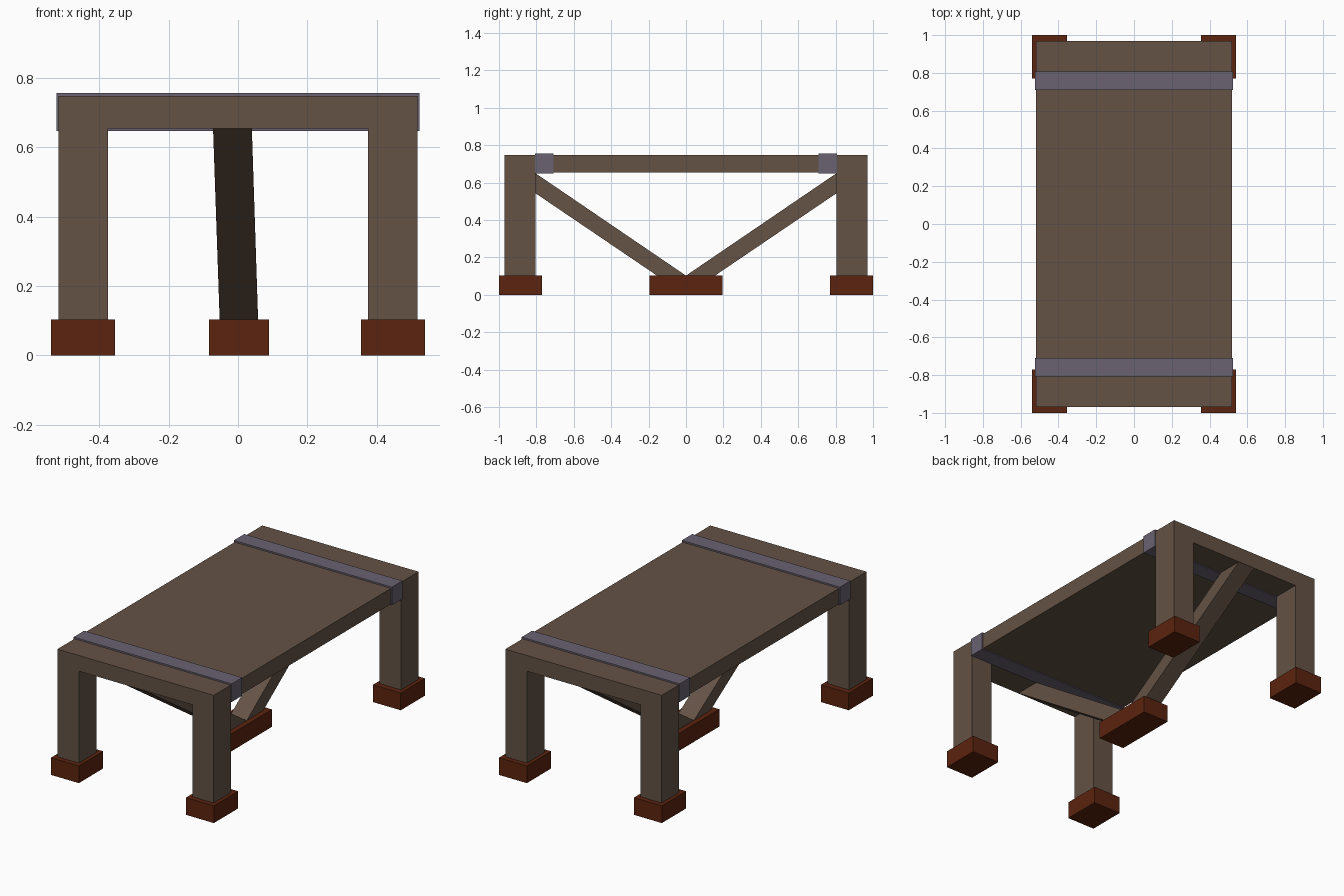
import bpy
import bmesh
from mathutils import Vector

cube = bpy.data.objects.get("Cube")
if cube:
    bpy.data.objects.remove(cube, do_unlink=True)


def material(name, rgb):
    mat = bpy.data.materials.new(name)
    mat.use_nodes = True
    mat.diffuse_color = (*rgb, 1)
    mat.node_tree.nodes["Principled BSDF"].inputs["Base Color"].default_value = (*rgb, 1)
    return mat


wood = material("brown wood", (0.127, 0.084, 0.06))
rust = material("rust red", (0.105, 0.017, 0.0045))
steel = material("grey steel", (0.138, 0.122, 0.162))


def add_object(name, bm, mat):
    bmesh.ops.recalc_face_normals(bm, faces=bm.faces)
    mesh = bpy.data.meshes.new(name)
    bm.to_mesh(mesh)
    bm.free()
    mesh.materials.append(mat)
    obj = bpy.data.objects.new(name, mesh)
    bpy.context.collection.objects.link(obj)
    return obj


def prism(name, bottom, top, z0, z1, mat):
    """Solid between two rectangles (x0, x1, y0, y1) at heights z0 and z1."""
    bm = bmesh.new()
    rings = []
    for (x0, x1, y0, y1), z in ((bottom, z0), (top, z1)):
        corners = ((x0, y0), (x1, y0), (x1, y1), (x0, y1))
        rings.append([bm.verts.new((x, y, z)) for x, y in corners])
    low, high = rings
    bm.faces.new(low[::-1])
    bm.faces.new(high)
    for i in range(4):
        j = (i + 1) % 4
        bm.faces.new((low[i], low[j], high[j], high[i]))
    return add_object(name, bm, mat)


FOOT_TOP = 0.103
HALF_X, HALF_Y = 0.518, 0.97      # outer edges of the deck
LEG_X, LEG_Y = 0.376, 0.805       # inner edges of the legs
DECK_LOW, DECK_TOP = 0.654, 0.748

# Deck and legs: one slab whose four corners are extruded downwards
bm = bmesh.new()
bmesh.ops.create_cube(bm, size=1)
for v in bm.verts:
    v.co = Vector((v.co.x * 2 * HALF_X, v.co.y * 2 * HALF_Y,
                   DECK_TOP if v.co.z > 0 else DECK_LOW))
for axis, cut in ((Vector((1, 0, 0)), LEG_X), (Vector((0, 1, 0)), LEG_Y)):
    for side in (-1, 1):
        bmesh.ops.bisect_plane(bm, geom=bm.verts[:] + bm.edges[:] + bm.faces[:],
                               plane_co=axis * cut * side, plane_no=axis)
bm.normal_update()
for face in bm.faces[:]:
    c = face.calc_center_median()
    if face.normal.z < -0.9 and abs(c.x) > LEG_X and abs(c.y) > LEG_Y:
        new = bmesh.ops.extrude_face_region(bm, geom=[face])["geom"]
        for v in new:
            if isinstance(v, bmesh.types.BMVert):
                v.co.z = FOOT_TOP
        bm.faces.remove(face)
bmesh.ops.dissolve_limit(bm, angle_limit=0.01, verts=bm.verts, edges=bm.edges)
add_object("deck_and_legs", bm, wood)

# Parts repeated at the front and back ends
for end, s in (("front", -1), ("back", 1)):
    for hand, t in (("right", -1), ("left", 1)):
        xs = sorted((t * 0.355, t * 0.54))
        ys = sorted((s * 0.77, s * 1.0))
        foot = (*xs, *ys)
        prism(f"{end}_{hand}_foot", foot, foot, 0, FOOT_TOP, rust)

    # Metal strap wrapped round the deck
    strap = (-0.524, 0.524, *sorted((s * 0.709, s * 0.808)))
    prism(f"{end}_strap", strap, strap, 0.648, 0.757, steel)

    # Slightly skewed diagonal brace from the middle foot to the end of the deck
    low = (-0.053, 0.058, *sorted((0, s * 0.155)))
    high = (-0.072, 0.04, *sorted((s * 0.81, s * 0.968)))
    prism(f"{end}_brace", low, high, FOOT_TOP, DECK_LOW, wood)

# Middle foot under the braces
middle = (-0.084, 0.089, -0.195, 0.195)
prism("middle_foot", middle, middle, 0, FOOT_TOP + 0.001, rust)
